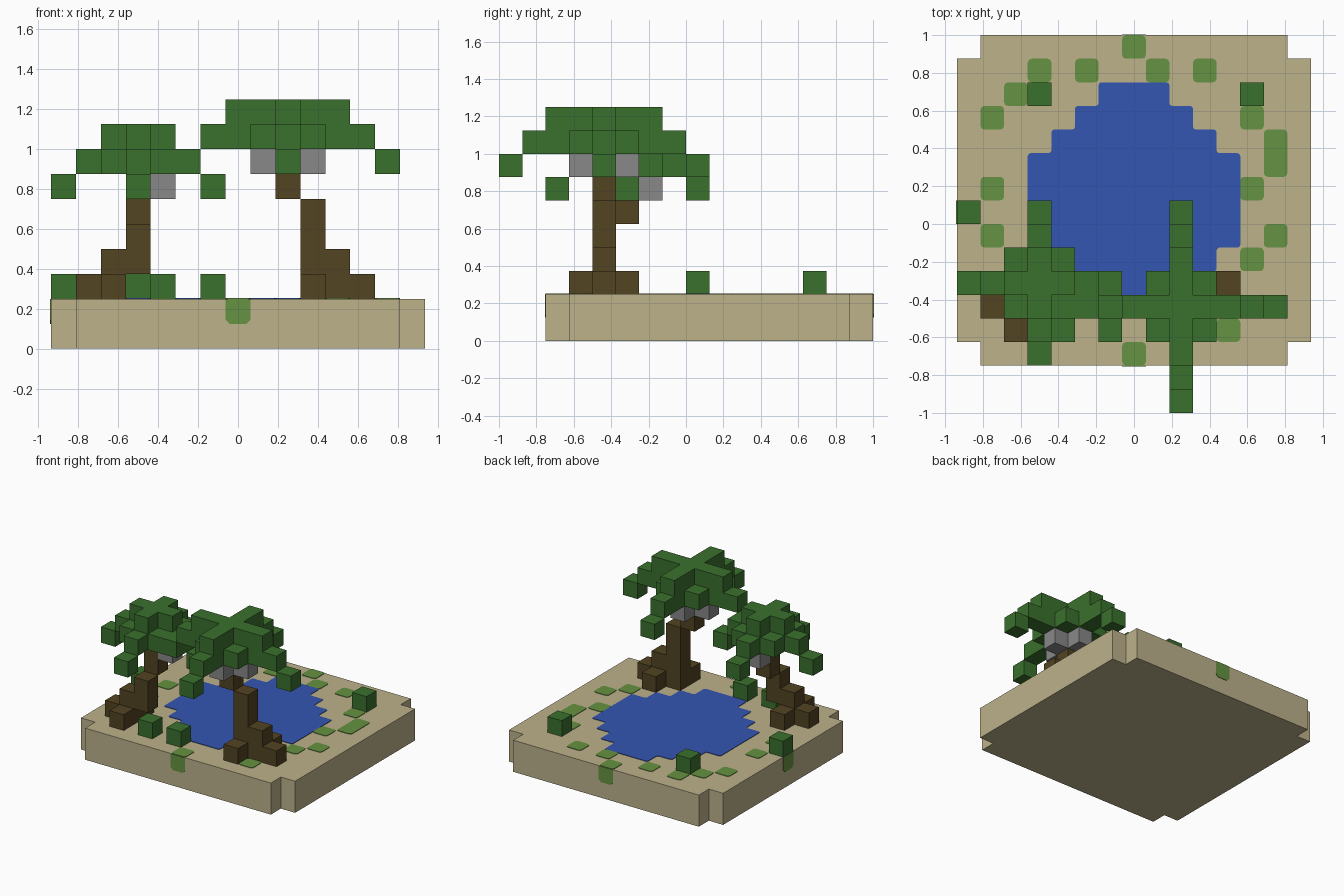
import bpy
import bmesh
from math import pi
from mathutils import Vector

cube = bpy.data.objects.get("Cube")
if cube:
    bpy.data.objects.remove(cube, do_unlink=True)

U = 0.125                                  # block size
ORIGIN = Vector((-0.9375, -1, 0))
TOP = 2 * U                                # ground level
THIN = 0.004


def material(name, r, g, b):
    m = bpy.data.materials.new(name)
    m.use_nodes = True
    m.diffuse_color = (r, g, b, 1)
    m.node_tree.nodes["Principled BSDF"].inputs["Base Color"].default_value = (r, g, b, 1)
    return m


SAND = material("sand", 0.51, 0.445, 0.26)
WATER = material("water_blue", 0.034, 0.093, 0.445)
GRASS = material("grass_green", 0.13, 0.29, 0.054)
LEAF = material("leaf_green", 0.042, 0.162, 0.026)
BARK = material("bark_brown", 0.084, 0.056, 0.016)
NUT = material("nut_grey", 0.246, 0.246, 0.246)


def finish(bm, name, mat):
    bmesh.ops.recalc_face_normals(bm, faces=bm.faces)
    mesh = bpy.data.meshes.new(name)
    bm.to_mesh(mesh)
    bm.free()
    mesh.materials.append(mat)
    obj = bpy.data.objects.new(name, mesh)
    bpy.context.collection.objects.link(obj)
    return obj


def blocks(name, cells, mat):
    """Cubes on the block grid, with the faces between neighbours left out."""
    cells = {Vector(c).freeze() for c in cells}
    bm = bmesh.new()
    for c in cells:
        for axis in range(3):
            for side in (0, 1):
                step = Vector((0, 0, 0))
                step[axis] = 2 * side - 1
                if (c + step).freeze() in cells:
                    continue
                corners = []
                for s, t in ((0, 0), (1, 0), (1, 1), (0, 1)):
                    p = c.copy()
                    p[axis] += side
                    p[(axis + 1) % 3] += s
                    p[(axis + 2) % 3] += t
                    corners.append(bm.verts.new(ORIGIN + p * U))
                bm.faces.new(corners if side else corners[::-1])
    bmesh.ops.remove_doubles(bm, verts=bm.verts, dist=0.0001)
    return finish(bm, name, mat)


def slab(name, groups, z, height, mat, rounding=0):
    """Flat shapes cut along the block grid, with optional rounded corners."""
    whole = bmesh.new()
    for cells in groups:
        bm = bmesh.new()
        for i, j in cells:
            bm.faces.new([bm.verts.new(ORIGIN + Vector((i + s, j + t, z / U)) * U)
                          for s, t in ((0, 0), (1, 0), (1, 1), (0, 1))])
        bmesh.ops.remove_doubles(bm, verts=bm.verts, dist=0.0001)
        if len(bm.faces) > 1:
            bmesh.ops.dissolve_faces(bm, faces=bm.faces[:], use_verts=False)
        straight = []
        for v in bm.verts:
            a, b = [e.other_vert(v).co - v.co for e in v.link_edges]
            if abs(a.angle(b) - pi) < 0.01:
                straight.append(v)
        bmesh.ops.dissolve_verts(bm, verts=straight)
        if rounding:
            bmesh.ops.bevel(bm, geom=bm.verts[:], offset=rounding, segments=2,
                            profile=0.5, affect='VERTICES')
        ext = bmesh.ops.extrude_face_region(bm, geom=bm.faces[:])
        bmesh.ops.translate(bm, vec=(0, 0, height), verts=[
            g for g in ext["geom"] if isinstance(g, bmesh.types.BMVert)])
        tmp = bpy.data.meshes.new("tmp")
        bm.to_mesh(tmp)
        bm.free()
        whole.from_mesh(tmp)
        bpy.data.meshes.remove(tmp)
    return finish(whole, name, mat)


def hanging_grass(name, edge, out):
    """Grass square hanging over the island's side, rounded at the bottom."""
    edge, out = Vector(edge), Vector(out)
    along = out.cross(Vector((0, 0, 1)))
    h, r = U / 2, 0.02
    bm = bmesh.new()
    face = bm.faces.new([bm.verts.new(edge + along * s + Vector((0, 0, z))) for s, z in (
        (-h, 0), (-h, r - U), (r - h, -U), (h - r, -U), (h, r - U), (h, 0))])
    ext = bmesh.ops.extrude_face_region(bm, geom=[face])
    bmesh.ops.translate(bm, vec=out * THIN, verts=[
        g for g in ext["geom"] if isinstance(g, bmesh.types.BMVert)])
    return finish(bm, name, GRASS)


def cross(cx, cy, k, reach, core=0, start=0):
    """Plus of blocks around a centre, optionally with a solid square core."""
    cells = [(cx, cy, k)] if start == 0 else []
    for n in range(max(start, 1), reach + 1):
        cells += [(cx + n, cy, k), (cx - n, cy, k), (cx, cy + n, k), (cx, cy - n, k)]
    if core:
        span = range(-core, core + 1)
        cells += [(cx + a, cy + b, k) for a in span for b in span]
    return cells


# Island with notched corners
slab("island", [[(i, j) for i in range(15) for j in range(2, 16)
                 if not (i in (0, 14) and j in (2, 15))]], 0, TOP, SAND)

# Pond: rows widen to the middle, then narrow again
half_widths = (1, 2, 3, 4, 4, 4, 4, 3, 2, 1)
slab("pond", [[(7 + d, 4 + row) for row, w in enumerate(half_widths)
               for d in range(-w, w + 1)]], TOP, THIN, WATER, 0.015)

# Grass patches
patches = [(7, 15), (7, 2), (3, 14), (5, 14), (8, 14), (10, 14), (2, 13), (1, 12),
           (12, 12), (12, 9), (13, 7), (12, 6), (1, 9), (1, 7), (11, 3)]
slab("grass_patches", [[p] for p in patches] + [[(13, 10), (13, 11)]],
     TOP, THIN, GRASS, 0.02)
hanging_grass("front_hanging_grass", (0, -0.75, TOP), (0, -1, 0))
hanging_grass("back_hanging_grass", (0, 1, TOP), (0, 1, 0))
hanging_grass("right_hanging_grass", (-0.9375, U / 2, TOP), (-1, 0, 0))

# Bushes
for n, (i, j) in enumerate([(0, 8), (3, 13), (12, 13), (4, 3), (6, 3)]):
    blocks(f"bush_{n + 1}", [(i, j, 2)], LEAF)

# Tall palm
blocks("tall_palm_trunk", [(10, 4, k) for k in range(2, 6)]
       + [(9, 4, 6), (9, 4, 7), (11, 4, 2), (11, 4, 3), (12, 4, 2), (10, 3, 2), (11, 5, 2)], BARK)
blocks("tall_palm_crown", cross(9, 4, 9, 2) + cross(9, 4, 8, 3, core=1)
       + cross(9, 4, 7, 4, start=4), LEAF)
blocks("tall_palm_nuts", cross(9, 4, 7, 1, start=1), NUT)

# Short palm
blocks("short_palm_trunk", [(3, 5, 6), (3, 5, 5), (3, 4, 4), (3, 4, 3), (2, 4, 3),
                            (2, 4, 2), (1, 4, 2), (2, 3, 2), (2, 5, 2)], BARK)
blocks("short_palm_crown", cross(3, 5, 8, 1) + cross(3, 5, 7, 2, core=1)
       + cross(3, 5, 6, 3, start=3), LEAF)
blocks("short_palm_nuts", [(4, 5, 6), (3, 6, 6)], NUT)
